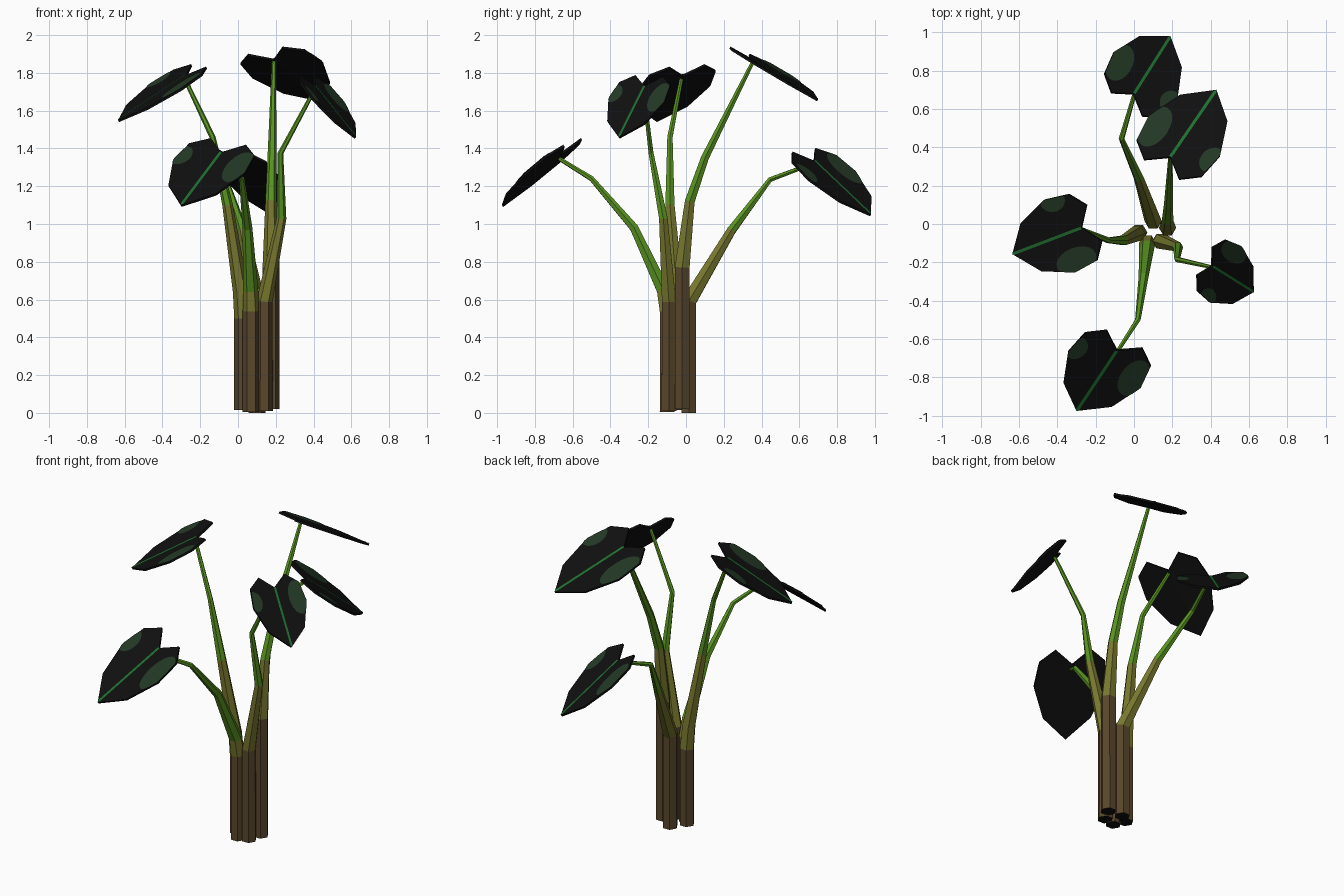
import bpy, bmesh, math
from mathutils import Vector

cube = bpy.data.objects.get("Cube")
if cube:
    bpy.data.objects.remove(cube, do_unlink=True)


def material(name, rgb):
    m = bpy.data.materials.new(name)
    m.use_nodes = True
    m.diffuse_color = (*rgb, 1)
    m.node_tree.nodes["Principled BSDF"].inputs["Base Color"].default_value = (*rgb, 1)
    return m


BROWN = material("bark brown", (0.10, 0.063, 0.025))
OLIVE = material("olive stem", (0.185, 0.185, 0.028))
GREEN = material("stem green", (0.10, 0.29, 0.015))
BLACK = material("leaf black", (0.005, 0.005, 0.005))
SPOT = material("leaf spot green", (0.017, 0.04, 0.019))
RIB = material("leaf rib green", (0.014, 0.16, 0.03))


def finish(bm, name, mats):
    bmesh.ops.recalc_face_normals(bm, faces=bm.faces)
    mesh = bpy.data.meshes.new(name)
    bm.to_mesh(mesh)
    bm.free()
    for m in mats:
        mesh.materials.append(m)
    obj = bpy.data.objects.new(name, mesh)
    bpy.context.collection.objects.link(obj)
    return obj


def stem(name, path, radii, olive, sides=6):
    """Tapered tube: brown first segment, then olive ones, then green."""
    bm = bmesh.new()
    pts = [Vector(p) for p in path]
    up = Vector((0, 0, 1))
    rings = []
    for i, p in enumerate(pts):
        before = (p - pts[i - 1]).normalized() if i else up
        after = (pts[i + 1] - p).normalized() if i + 1 < len(pts) else before
        turn = up.rotation_difference((before + after).normalized())
        ring = []
        for k in range(sides):
            t = math.tau * k / sides
            ring.append(bm.verts.new(p + turn @ Vector((math.cos(t), math.sin(t), 0)) * radii[i]))
        rings.append(ring)
    for i in range(len(rings) - 1):
        for k in range(sides):
            j = (k + 1) % sides
            f = bm.faces.new((rings[i][k], rings[i][j], rings[i + 1][j], rings[i + 1][k]))
            f.material_index = 0 if i == 0 else 1 if i <= olive else 2
    bm.faces.new(rings[0]).material_index = 3
    bm.faces.new(rings[-1]).material_index = 2
    finish(bm, name, (BROWN, OLIVE, GREEN, BLACK))


# Half outline of a leaf: (along the rib, away from the rib), rib length 1
HALF = [(0, 0), (-0.19, 0.223), (-0.03, 0.415), (0.30, 0.455), (0.72, 0.303), (1, 0)]
FOLD = 0.05


def spot_outline(centre, size, count=20):
    """Ellipse cut off at the leaf edge."""
    c = Vector(centre)
    out = []
    for k in range(count):
        t = math.tau * k / count
        d = Vector((math.cos(t) * size[0], math.sin(t) * size[1]))
        reach = 1.0
        for a, b in zip(HALF, HALF[1:]):
            a, b = Vector(a), Vector(b)
            e = b - a
            n = Vector((-e.y, e.x))
            if n.dot(d) > 1e-6:
                reach = min(reach, n.dot(a - c) / n.dot(d))
        out.append(c + d * max(reach, 0))
    return out


def leaf(name, notch, tip, left):
    notch, tip, left = Vector(notch), Vector(tip), Vector(left)
    size = (tip - notch).length
    axis = (tip - notch).normalized()
    left = (left - axis * left.dot(axis)).normalized()
    normal = axis.cross(left)

    def place(a, b, lift=0.0):
        return notch + (axis * a + left * b + normal * abs(b) * FOLD) * size + normal * lift

    # Blade: two half faces meeting on the rib, given thickness
    bm = bmesh.new()
    first = [bm.verts.new(place(a, b)) for a, b in HALF]
    second = [first[0]] + [bm.verts.new(place(a, -b)) for a, b in HALF[1:-1]] + [first[-1]]
    faces = [bm.faces.new(first), bm.faces.new(second)]
    ext = bmesh.ops.extrude_face_region(bm, geom=faces, use_keep_orig=True)
    for v in ext["geom"]:
        if isinstance(v, bmesh.types.BMVert):
            v.co -= normal * 0.012
    finish(bm, name + "_blade", [BLACK])

    # Rib and spots as thin plates on the upper side
    bm = bmesh.new()
    w = 0.017
    bm.faces.new([bm.verts.new(place(a, b, 0.003)) for a, b in
                  ((0, -w), (0.97, -w), (1, 0), (0.97, w), (0, w))])
    finish(bm, name + "_rib", [RIB])
    bm = bmesh.new()
    for side, centre, radius in ((1, (0.22, 0.33), (0.28, 0.15)), (-1, (0.2, 0.41), (0.17, 0.13))):
        bm.faces.new([bm.verts.new(place(p.x, p.y * side, 0.003))
                      for p in spot_outline(centre, radius)][::side])
    spots = finish(bm, name + "_spots", [SPOT])
    # Plates face the same way as the blade's upper side
    for part in (spots, bpy.data.objects[name + "_rib"]):
        for poly in part.data.polygons:
            if poly.normal.dot(normal) < 0:
                poly.flip()


# Stems, from the ground to the leaf
stem("front_stem", [(0.07, -0.1, 0.005), (0.07, -0.1, 0.54), (0.067, -0.12, 0.65),
                    (0.05, -0.275, 0.98), (0.02, -0.5, 1.24), (-0.09, -0.67, 1.345)],
     [0.045, 0.045, 0.04, 0.026, 0.015, 0.011], 1)
stem("right_stem", [(0.025, -0.045, 0.015), (0.025, -0.045, 0.5), (0.015, -0.05, 0.64),
                    (-0.055, -0.085, 1.1), (-0.135, -0.085, 1.46), (-0.28, -0.025, 1.765)],
     [0.045, 0.045, 0.042, 0.028, 0.016, 0.011], 2)
stem("tall_stem", [(0.175, -0.02, 0.02), (0.175, -0.02, 0.77), (0.175, 0.02, 1.12),
                   (0.18, 0.1, 1.35), (0.19, 0.355, 1.86)],
     [0.045, 0.045, 0.03, 0.024, 0.011], 1)
stem("left_stem", [(0.14, -0.09, 0.01), (0.14, -0.09, 0.59), (0.23, -0.12, 1.03),
                   (0.225, -0.185, 1.375), (0.405, -0.225, 1.71)],
     [0.045, 0.043, 0.026, 0.015, 0.01], 1)
stem("back_stem", [(0.1, 0.015, 0), (0.1, 0.015, 0.59), (0.025, 0.24, 0.965),
                   (-0.065, 0.445, 1.235), (0, 0.67, 1.32)],
     [0.045, 0.045, 0.027, 0.015, 0.011], 1)

# Leaves: notch, tip and direction of the left half
leaf("front_leaf", (-0.09, -0.66, 1.38), (-0.30, -0.975, 1.10), (0.776, -0.565, -0.28))
leaf("right_leaf", (-0.275, -0.02, 1.79), (-0.635, -0.157, 1.55), (0.37, -0.93, -0.08))
leaf("tall_leaf", (0.19, 0.35, 1.875), (0.43, 0.70, 1.66), (-0.82, 0.53, -0.21))
leaf("left_leaf", (0.41, -0.22, 1.73), (0.625, -0.355, 1.46), (0.185, 0.24, -0.065))
leaf("back_leaf", (0, 0.68, 1.335), (0.19, 0.98, 1.05), (-0.77, 0.63, 0.06))
